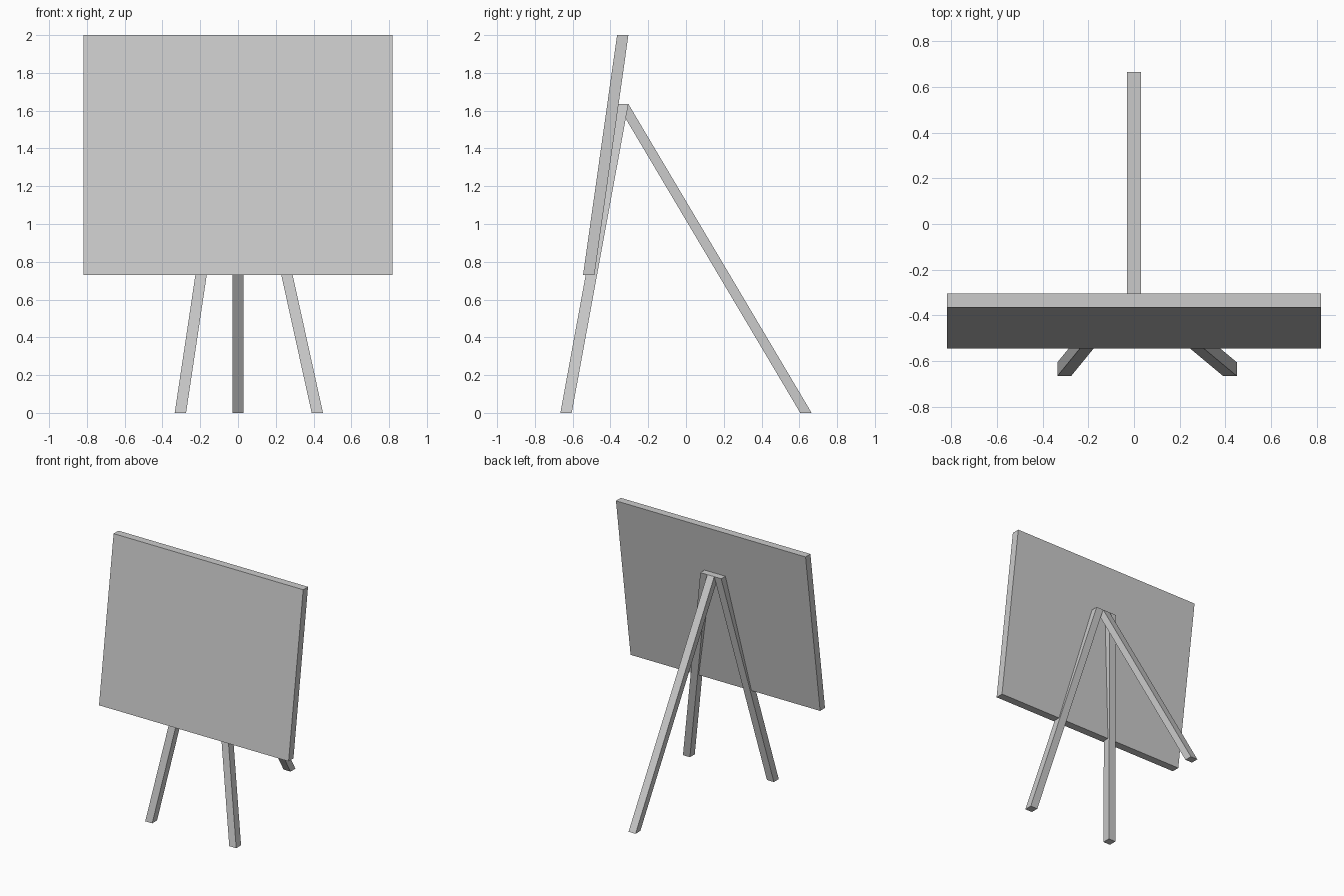
import bpy
import bmesh

cube = bpy.data.objects.get("Cube")
if cube:
    bpy.data.objects.remove(cube, do_unlink=True)

# One plain grey for the whole easel
grey = bpy.data.materials.new("light grey")
grey.use_nodes = True
colour = (0.6, 0.6, 0.6, 1)
grey.diffuse_color = colour
grey.node_tree.nodes["Principled BSDF"].inputs["Base Color"].default_value = colour

THICK = 0.06


def leaning_bar(name, bottom, top, width):
    """Bar with level ends, sheared from the bottom centre to the top centre."""
    bm = bmesh.new()
    bmesh.ops.create_cube(bm, size=1)
    for v in bm.verts:
        x, y, z = top if v.co.z > 0 else bottom
        v.co = (x + v.co.x * width, y + v.co.y * THICK, z)
    mesh = bpy.data.meshes.new(name)
    bm.to_mesh(mesh)
    bm.free()
    mesh.materials.append(grey)
    obj = bpy.data.objects.new(name, mesh)
    bpy.context.collection.objects.link(obj)
    return obj


# Tilted board
leaning_bar("board", (0, -0.515, 0.73), (0, -0.335, 2), 1.636)

# Three legs meeting side by side behind the board
APEX_Y, APEX_Z = -0.335, 1.635
feet = {
    "right_front_leg": (-0.305, -0.635, -THICK),
    "left_front_leg": (0.42, -0.635, THICK),
    "back_leg": (0, 0.635, 0),
}
for name, (foot_x, foot_y, top_x) in feet.items():
    leaning_bar(name, (foot_x, foot_y, 0), (top_x, APEX_Y, APEX_Z), THICK)
